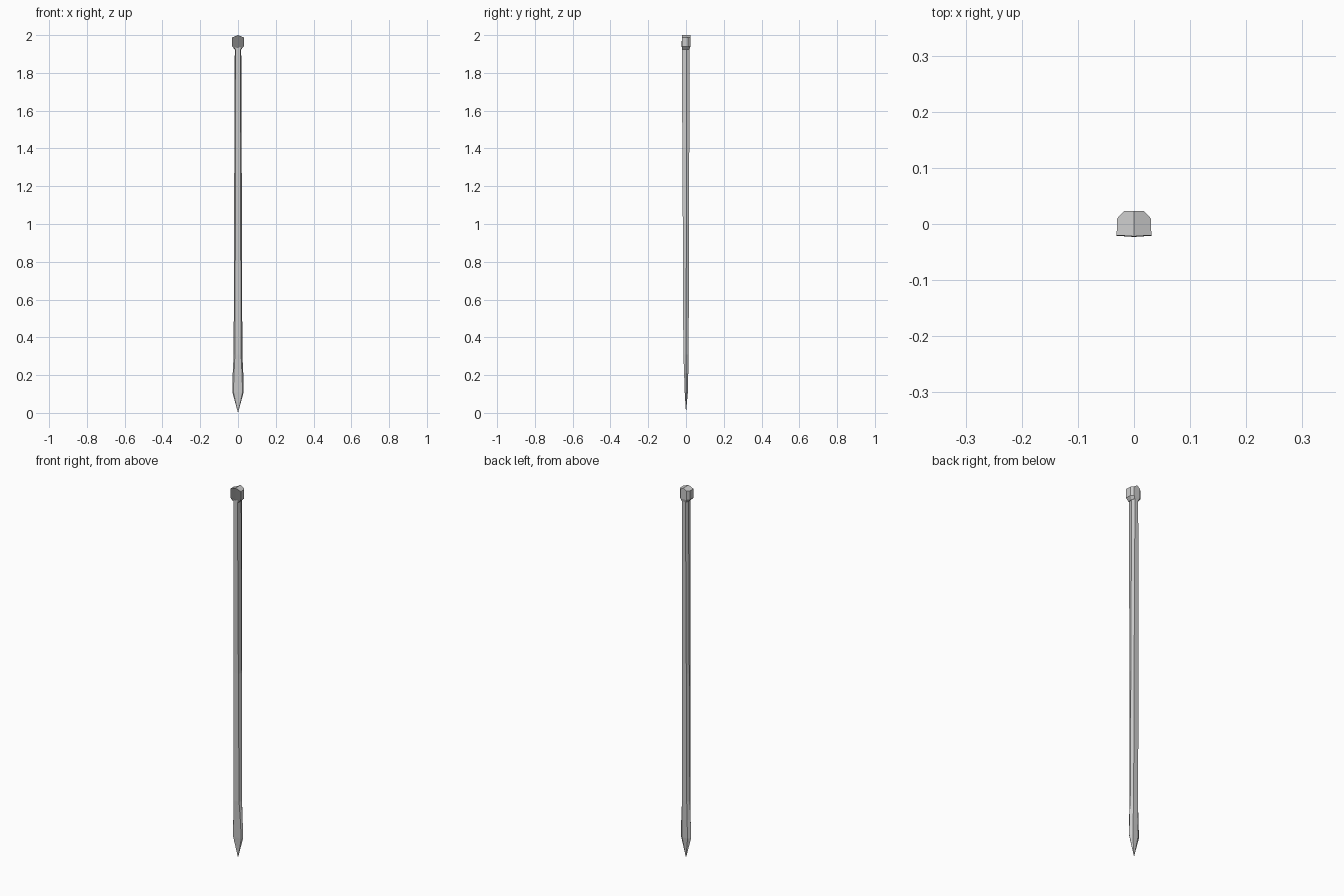
import bpy, bmesh

if "Cube" in bpy.data.objects:
    bpy.data.objects.remove(bpy.data.objects["Cube"])


def material(name, v):
    m = bpy.data.materials.new(name)
    m.diffuse_color = (v, v, v, 1)
    m.use_nodes = True
    m.node_tree.nodes["Principled BSDF"].inputs["Base Color"].default_value = m.diffuse_color
    return m


steel = material("light steel", 0.6)
dark = material("dark steel", 0.2)


def ring(bm, z, front_x, side_x, back_x, front_y, side_y, back_y, bulge=0.0, ridge=0.0):
    """Eight-sided cross-section with centre points front and back."""
    pts = [(0, front_y - bulge, z + ridge), (front_x, front_y, z), (side_x, side_y, z),
           (back_x, back_y, z), (0, back_y, z + ridge), (-back_x, back_y, z),
           (-side_x, side_y, z), (-front_x, front_y, z)]
    return [bm.verts.new(p) for p in pts]


def bridge(bm, a, b):
    n = len(a)
    for i in range(n):
        j = (i + 1) % n
        bm.faces.new((a[i], a[j], b[j], b[i]))


def finish(bm, name, mats):
    bmesh.ops.recalc_face_normals(bm, faces=bm.faces)
    me = bpy.data.meshes.new(name)
    bm.to_mesh(me)
    bm.free()
    for m in mats:
        me.materials.append(m)
    ob = bpy.data.objects.new(name, me)
    bpy.context.collection.objects.link(ob)


# tapering shank with flared flat blade and pointed tip
bm = bmesh.new()
sections = [
    (0.11, 0.024, 0.030, 0.016, -0.007, 0.000, 0.010),
    (0.21, 0.021, 0.028, 0.015, -0.010, 0.000, 0.012),
    (0.31, 0.016, 0.023, 0.014, -0.014, 0.000, 0.014),
    (1.00, 0.014, 0.021, 0.013, -0.017, 0.002, 0.016),
    (1.94, 0.012, 0.017, 0.010, -0.022, 0.003, 0.019),
]
rings = [ring(bm, *s) for s in sections]
for a, b in zip(rings, rings[1:]):
    bridge(bm, a, b)
tip = bm.verts.new((0, 0, 0))
for i in range(8):
    bm.faces.new((tip, rings[0][(i + 1) % 8], rings[0][i]))
bm.faces.new(rings[-1])
finish(bm, "shank", [steel])

# head with a ridged top and a dark front
bm = bmesh.new()
rings = [
    ring(bm, 1.925, 0.016, 0.018, 0.011, -0.021, 0.003, 0.019),
    ring(bm, 1.940, 0.031, 0.030, 0.018, -0.021, 0.010, 0.023, 0.002),
    ring(bm, 1.988, 0.031, 0.030, 0.018, -0.020, 0.010, 0.023, 0.002, 0.012),
]
for a, b in zip(rings, rings[1:]):
    bridge(bm, a, b)
bm.faces.new(rings[0])
top = rings[-1]
bm.faces.new(top[0:5])
bm.faces.new(top[4:] + top[:1])
bm.normal_update()
for f in bm.faces:
    c = f.calc_center_median()
    if c.y < -0.015 and abs(f.normal.y) > 0.5:
        f.material_index = 1
finish(bm, "head", [steel, dark])
